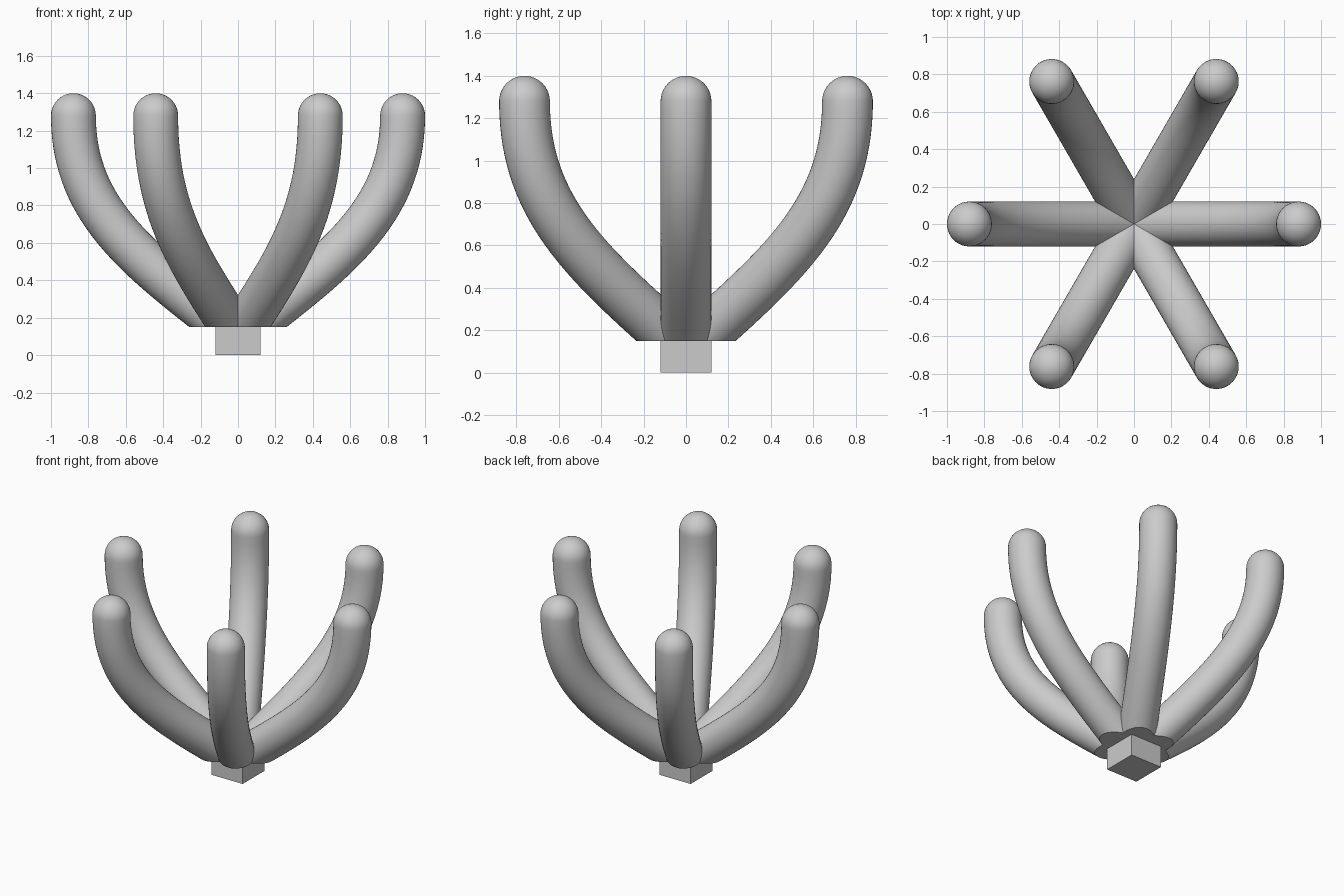
import bpy, bmesh, math
from mathutils import Vector

if "Cube" in bpy.data.objects:
    bpy.data.objects.remove(bpy.data.objects["Cube"])

R, SIDES = 0.12, 40
CUT_Z = 0.15
# arm centreline in its own radial plane: (radius, height)
P = [Vector((0, 0.1)), Vector((0.5, 0.49)), Vector((0.88, 0.75)), Vector((0.88, 1.28))]


def path(t):
    s = 1 - t
    pos = P[0]*s**3 + P[1]*3*s*s*t + P[2]*3*s*t*t + P[3]*t**3
    tan = (P[1]-P[0])*s*s + (P[2]-P[1])*2*s*t + (P[3]-P[2])*t*t
    return pos, tan.normalized()


def ring(bm, pos, tan, radius):
    verts = []
    for i in range(SIDES):
        a = 2*math.pi*i/SIDES
        u, v = radius*math.cos(a), radius*math.sin(a)
        verts.append(bm.verts.new((pos.x + tan.y*u, v, pos.y - tan.x*u)))
    return verts


# arm mesh: swept tube with a domed tip, trimmed flat underneath
bm = bmesh.new()
rings = [ring(bm, *path(i/32), R) for i in range(33)]
for k in range(1, 10):
    a = math.pi/2*k/10
    rings.append(ring(bm, P[3] + Vector((0, R*math.sin(a))), Vector((0, 1)), R*math.cos(a)))
for a, b in zip(rings, rings[1:]):
    for i in range(SIDES):
        j = (i+1) % SIDES
        bm.faces.new((a[i], a[j], b[j], b[i]))
pole = bm.verts.new((P[3].x, 0, P[3].y + R))
for i in range(SIDES):
    bm.faces.new((rings[-1][i], rings[-1][(i+1) % SIDES], pole))
bm.faces.new(rings[0][::-1])
cut = bmesh.ops.bisect_plane(bm, geom=bm.verts[:]+bm.edges[:]+bm.faces[:],
                             plane_co=(0, 0, CUT_Z), plane_no=(0, 0, 1), clear_inner=True)
edges = [e for e in cut['geom_cut'] if isinstance(e, bmesh.types.BMEdge)]
bmesh.ops.contextual_create(bm, geom=edges)
bmesh.ops.recalc_face_normals(bm, faces=bm.faces[:])
arm_mesh = bpy.data.meshes.new("arm")
bm.to_mesh(arm_mesh)
bm.free()

# six arms around the centre
for k in range(6):
    arm = bpy.data.objects.new(f"arm_{k+1}", arm_mesh.copy())
    arm.rotation_euler.z = math.radians(60*k)
    bpy.context.collection.objects.link(arm)
    bpy.ops.object.select_all(action='DESELECT')
    arm.select_set(True)
    bpy.context.view_layer.objects.active = arm
    bpy.ops.object.shade_smooth_by_angle(angle=math.radians(35))

# square foot
bpy.ops.mesh.primitive_cube_add(size=1, location=(0, 0, 0.08))
foot = bpy.context.object
foot.name = "foot"
foot.scale = (0.24, 0.24, 0.16)
